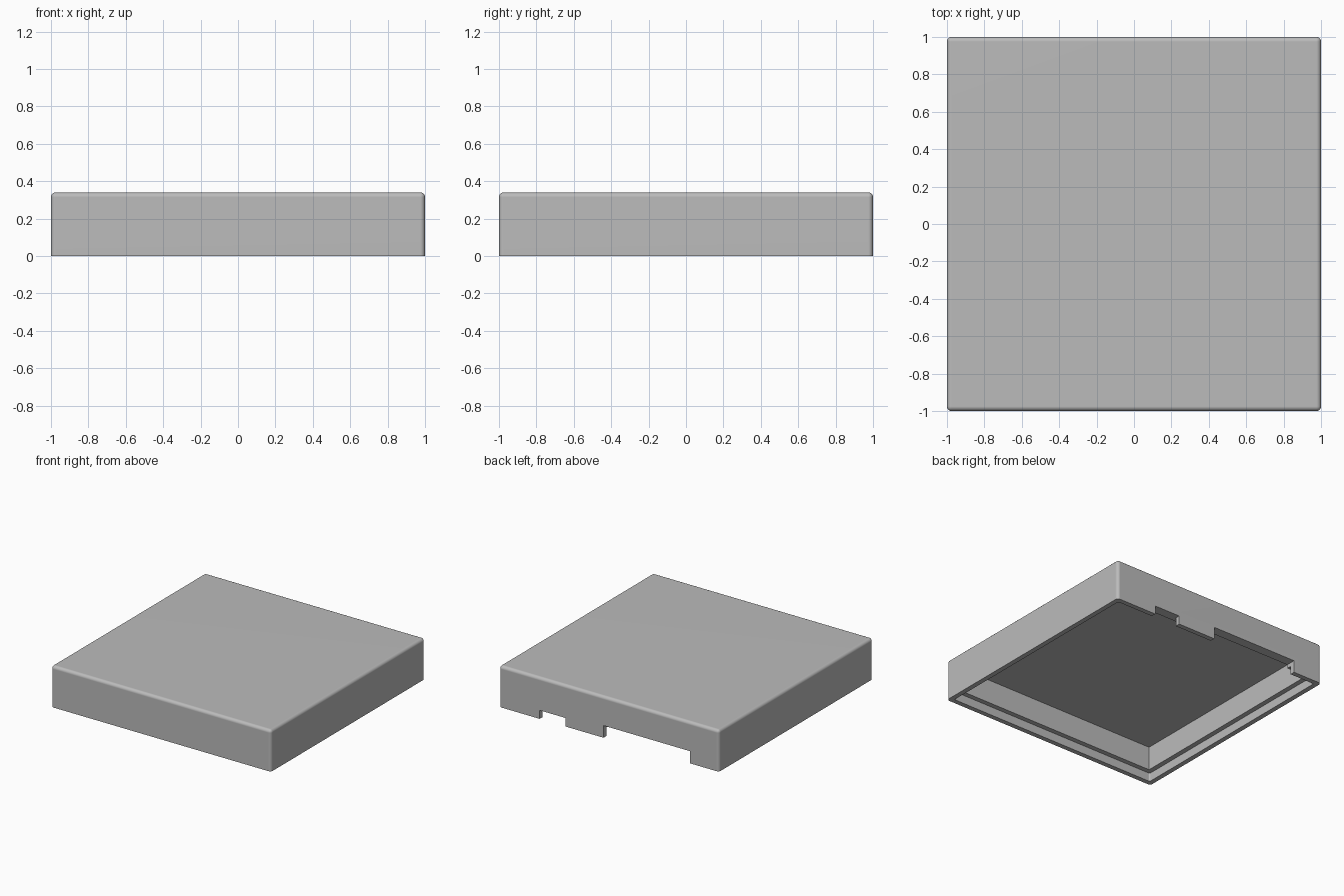
import bpy, bmesh, math

cube = bpy.data.objects.get("Cube")
if cube:
    bpy.data.objects.remove(cube, do_unlink=True)

HEIGHT = 0.34
WALL = 0.08          # full wall thickness
LIP = 0.04           # thin outer lip around the open underside
LIP_DEPTH = 0.07
CAVITY_TOP = 0.265
BELOW = -0.1         # cutters reach past the underside

grey = bpy.data.materials.new("grey plastic")
grey.use_nodes = True
grey.diffuse_color = (0.5, 0.5, 0.5, 1)
grey.node_tree.nodes["Principled BSDF"].inputs["Base Color"].default_value = (0.5, 0.5, 0.5, 1)


def box(name, low, high, radius=0, round_top=False):
    """Box between two corners, with optional rounded upright and top edges."""
    bm = bmesh.new()
    bmesh.ops.create_cube(bm, size=1)
    for v in bm.verts:
        v.co = [(a + b) / 2 + c * (b - a) for a, b, c in zip(low, high, v.co)]
    if radius:
        edges = []
        for e in bm.edges:
            a, b = (v.co.z for v in e.verts)
            upright = abs(a - b) > 1e-5
            top = min(a, b) > high[2] - 1e-5
            if upright or (top and round_top):
                edges.append(e)
        bmesh.ops.bevel(bm, geom=edges, offset=radius, segments=5,
                        profile=0.5, affect='EDGES')
    mesh = bpy.data.meshes.new(name)
    bm.to_mesh(mesh)
    bm.free()
    mesh.materials.append(grey)
    obj = bpy.data.objects.new(name, mesh)
    bpy.context.collection.objects.link(obj)
    return obj


def recess(name, wall, top, radius=0):
    """Cutter for a square hollow that leaves a wall of the given thickness."""
    r = 1 - wall
    return box(name, (-r, -r, BELOW), (r, r, top), radius)


# Cover with softly rounded outer edges
cover = box("cover", (-1, -1, 0), (1, 1, HEIGHT), 0.025, True)

# Hollow, stepped lip and the two cable openings in the back wall
cutters = [
    recess("cavity_cutter", WALL, CAVITY_TOP),
    recess("lip_cutter", LIP, LIP_DEPTH, 0.012),
    box("small_notch_cutter", (0.395, 0.95, BELOW), (0.63, 1.1, LIP_DEPTH)),
    box("wide_notch_cutter", (-0.735, 0.88, BELOW), (0.05, 1.1, 0.1)),
]

bpy.ops.object.select_all(action='DESELECT')
bpy.context.view_layer.objects.active = cover
cover.select_set(True)
for cutter in cutters:
    cutter.hide_render = True
    mod = cover.modifiers.new(cutter.name, 'BOOLEAN')
    mod.operation = 'DIFFERENCE'
    mod.solver = 'EXACT'
    mod.object = cutter
    bpy.ops.object.modifier_apply(modifier=mod.name)
    bpy.data.objects.remove(cutter, do_unlink=True)

# Smooth rounded edges, flat broad faces
bpy.ops.object.shade_smooth_by_angle(angle=math.radians(30))
normals = cover.modifiers.new("flat_faces", 'WEIGHTED_NORMAL')
normals.keep_sharp = True
